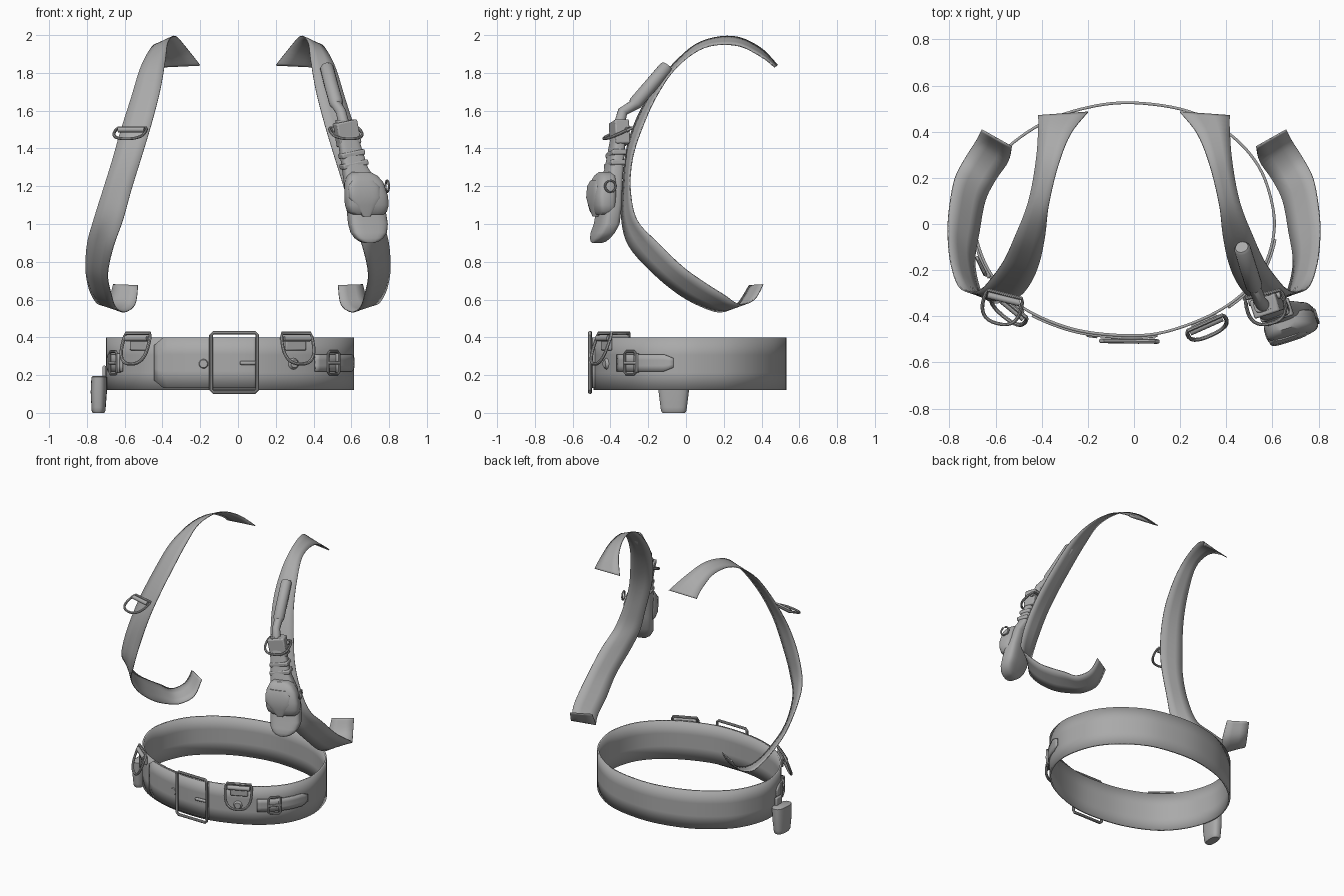
import bpy, bmesh, math
from mathutils import Vector, Matrix

if "Cube" in bpy.data.objects:
    bpy.data.objects.remove(bpy.data.objects["Cube"])
V = Vector

GREY = bpy.data.materials.new("dark_grey")
GREY.diffuse_color = (.4, .4, .4, 1)
GREY.use_nodes = True
GREY.node_tree.nodes["Principled BSDF"].inputs["Base Color"].default_value = GREY.diffuse_color

def finish(name, bm, mods=(), mat=None):
    bmesh.ops.recalc_face_normals(bm, faces=bm.faces)
    me = bpy.data.meshes.new(name)
    bm.to_mesh(me)
    bm.free()
    me.materials.append(GREY)
    ob = bpy.data.objects.new(name, me)
    bpy.context.collection.objects.link(ob)
    if mat:
        ob.matrix_world = mat
    for kind, props in mods:
        m = ob.modifiers.new(kind.lower(), kind)
        for k, v in props.items():
            setattr(m, k, v)
    bpy.ops.object.select_all(action='DESELECT')
    ob.select_set(True)
    bpy.context.view_layer.objects.active = ob
    bpy.ops.object.shade_smooth_by_angle(angle=math.radians(40))
    return ob

def cr(p, t, closed=False):
    """Catmull-Rom point at parameter t (one unit per control point)."""
    n = len(p)
    i = math.floor(t) if closed else min(int(t), n - 2)
    f = t - i
    g = (lambda k: V(p[k % n])) if closed else (lambda k: V(p[max(0, min(n - 1, k))]))
    a, b, c, d = g(i - 1), g(i), g(i + 1), g(i + 2)
    return 0.5 * (2 * b + (c - a) * f + (2 * a - 5 * b + 4 * c - d) * f * f + (3 * b - a - 3 * c + d) * f ** 3)

def skin(bm, rings, loop_u, loop_v, caps=False):
    rows = [[bm.verts.new(p) for p in r] for r in rings]
    n, m = len(rows), len(rows[0])
    for i in range(n if loop_u else n - 1):
        for j in range(m if loop_v else m - 1):
            a, b = rows[i], rows[(i + 1) % n]
            bm.faces.new((a[j], a[(j + 1) % m], b[(j + 1) % m], b[j]))
    if caps:
        bm.faces.new(rows[0])
        bm.faces.new(rows[-1])

def ribbon(name, edge_a, edge_b, thick, closed=False, across=3):
    bm = bmesh.new()
    skin(bm, [[a.lerp(b, k / across) for k in range(across + 1)] for a, b in zip(edge_a, edge_b)], closed, False)
    return finish(name, bm, [('SOLIDIFY', dict(thickness=thick, offset=0, use_even_offset=True))])

def tube(name, pts, r, mat, closed=True, sides=8):
    bm = bmesh.new()
    P = [mat @ V(p) for p in pts]
    n = len(P)
    up = mat.to_3x3() @ V((0, 1, 0))
    rings = []
    for i in range(n):
        d = P[(i + 1) % n] - P[i - 1] if closed else P[min(i + 1, n - 1)] - P[max(i - 1, 0)]
        s = d.cross(up).normalized()
        u = s.cross(d).normalized()
        rr = r[i] if isinstance(r, (list, tuple)) else r
        rings.append([P[i] + rr * (s * math.cos(2 * math.pi * k / sides) + u * math.sin(2 * math.pi * k / sides))
                      for k in range(sides)])
    skin(bm, rings, closed, True, not closed)
    return finish(name, bm)

def box(name, mat, size, bevel=0.008):
    bm = bmesh.new()
    bmesh.ops.create_cube(bm, size=1)
    bmesh.ops.scale(bm, vec=size, verts=bm.verts)
    return finish(name, bm, [('BEVEL', dict(width=bevel, segments=2))], mat)

def loft(name, stations, rot, power=0.55, sides=32):
    """stations: z, cx, cy, half width, half depth; rounded-box sections, splined in z."""
    bm = bmesh.new()
    R = Matrix.Rotation(rot, 3, 'Z')
    sp = lambda c: math.copysign(abs(c) ** power, c)
    rings = []
    for z, cx, cy, w, d in stations:
        rings.append([V((cx, cy, z)) + R @ V((w * sp(math.cos(2 * math.pi * k / sides)),
                      d * sp(math.sin(2 * math.pi * k / sides)), 0)) for k in range(sides)])
    skin(bm, rings, False, True, True)
    return finish(name, bm)

def stud(name, mat, r, h=0.014):
    bm = bmesh.new()
    bmesh.ops.create_cone(bm, cap_ends=True, segments=16, radius1=r, radius2=r * .7, depth=h)
    return finish(name, bm, (), mat @ Matrix.Rotation(math.pi / 2, 4, 'X'))

def d_ring(name, mat, w, d, r):
    sp = lambda c: math.copysign(abs(c) ** .8, c)
    arc = [(w * sp(math.cos(a)), 0, -d * .22 - d * .78 * sp(math.sin(a)))
           for a in [math.pi * (k / 20 * 1.3 - .15) for k in range(21)]]
    tube(name, arc, r, mat)
    tube(name + "_bar", [(-w * .85, 0, 0), (0, 0, 0), (w * .85, 0, 0)], r * 1.8, mat, False, 12)

# waist belt
BELT = [(0, .525), (.24, .487), (.42, .385), (.54, .25), (.598, .09), (.605, -.05), (.555, -.2), (.45, -.32),
        (.3, -.41), (.1, -.475), (-.1, -.48), (-.3, -.445), (-.5, -.35), (-.63, -.2), (-.69, -.02),
        (-.67, .14), (-.58, .3), (-.4, .435), (-.2, .505)]

def belt_at(t, z=0., off=0.):
    """Local frame on the belt: x along it, -y outward, z up."""
    p = cr(BELT, t, True)
    x = (cr(BELT, t - .05, True) - cr(BELT, t + .05, True)).normalized()
    x = V((x.x, x.y, 0))
    y = V((0, 0, 1)).cross(x)
    o = V((p.x, p.y, z)) - y * off
    return Matrix(((x.x, y.x, 0, o.x), (x.y, y.y, 0, o.y), (0, 0, 1, o.z), (0, 0, 0, 1)))

def belt_strip(name, t0, t1, z0, z1, off, thick, closed=False, n=24, cut=0):
    ts = [t0 + (t1 - t0) * k / n for k in range(n + (not closed))]
    inset = [cut * max(0, 1 - (n - k) / 2) for k in range(len(ts))]
    return ribbon(name, [belt_at(t, z0 + c, off).translation for t, c in zip(ts, inset)],
                  [belt_at(t, z1 - c, off).translation for t, c in zip(ts, inset)], thick, closed)

belt_strip("waist_belt", 0, 19, .12, .4, 0, .012, True, 114)
belt_strip("belt_overlap", 9, 11.66, .133, .398, .01, .01, cut=.04)

# main buckle frame (open, belt shows through), pin and studs
def rect(w, h, c=.012):
    return [(-w + c, 0, -h), (w - c, 0, -h), (w, 0, -h + c), (w, 0, h - c),
            (w - c, 0, h), (-w + c, 0, h), (-w, 0, h - c), (-w, 0, -h + c)]

tube("buckle_frame", rect(.122, .157), .01, belt_at(9.6, .267, .024))
box("buckle_pin", belt_at(9.25, .265, .026), (.085, .018, .022))
for t in (8.05, 10.4):
    stud("belt_stud", belt_at(t, .26, .014), .03)

# belt rings with their loops
for t in (8.0, 12.1):
    box("ring_loop", belt_at(t, .365, .012), (.12, .018, .07))
    d_ring("belt_ring", belt_at(t, .395, .03) @ Matrix.Rotation(math.radians(-20), 4, 'X'), .09, .145, .009)

# small side straps with buckles
for t0, t1, tb in ((7.35, 5.1, 6.65), (12.75, 13.75, 13.15)):
    belt_strip("side_strap", t0, t1, .22, .31, .01, .01, n=14, cut=.02)
    belt_strip("side_strap_keeper", tb - .3, tb - .15, .215, .315, .014, .016, n=3)
    tube("side_buckle", rect(.042, .06), .007, belt_at(tb, .265, .02))
    box("side_buckle_pin", belt_at(tb, .265, .022), (.09, .014, .016), .004)

# small canister hanging from the belt
loft("canister", [(.195, -.735, -.065, .032, .07), (.19, -.735, -.065, .04, .08), (.11, -.737, -.065, .042, .08),
                  (.03, -.738, -.065, .037, .07), (.012, -.738, -.065, .036, .068), (0, -.738, -.065, .03, .06)],
     math.radians(-4), .75)
box("canister_hanger", Matrix.Translation((-.708, -.065, .2)), (.02, .07, .1))

# shoulder straps: inner and outer edges, mirrored
INNER = [(.2, .485, 1.84), (.275, .39, 1.935), (.33, .25, 1.993), (.37, .08, 1.965), (.385, -.05, 1.865),
         (.41, -.17, 1.72), (.45, -.26, 1.56), (.5, -.315, 1.39), (.565, -.335, 1.18), (.61, -.34, 1.02),
         (.66, -.3, .88), (.69, -.17, .735), (.67, -.03, .622), (.645, .1, .555), (.6, .19, .535),
         (.545, .27, .575), (.53, .335, .675)]
OUTER = [(.415, .47, 1.83), (.415, .4, 1.885), (.425, .27, 1.945), (.457, .1, 1.935), (.515, -.05, 1.83),
         (.565, -.16, 1.67), (.622, -.24, 1.49), (.665, -.285, 1.34), (.715, -.295, 1.18), (.765, -.26, 1.02),
         (.797, -.15, .9), (.806, -.02, .775), (.797, .09, .695), (.775, .2, .625), (.735, .28, .575),
         (.685, .36, .6), (.66, .408, .68)]
ts = [16 * k / 80 for k in range(81)]
for s, side in ((1, "right"), (-1, "left")):
    S = V((s, 1, 1))
    ribbon("shoulder_strap_" + side, [cr(INNER, t) * S for t in ts], [cr(OUTER, t) * S for t in ts], .006)
    d_ring("chest_ring_" + side, Matrix.Translation((s * .565, -.325, 1.5)) @
           Matrix.Rotation(s * math.radians(14), 4, 'Z') @ Matrix.Rotation(math.radians(-66), 4, 'X'), .084, .12, .008)

# sheath on the right strap
ROT = math.radians(18)
loft("sheath", [(1.55, .565, -.345, .048, .03), (1.42, .59, -.365, .058, .034), (1.3, .618, -.38, .068, .04),
                (1.22, .65, -.395, .09, .045), (1.1, .675, -.405, .102, .05), (1.0, .688, -.42, .105, .052),
                (.955, .692, -.44, .096, .05), (.925, .693, -.455, .075, .043), (.908, .693, -.463, .05, .035),
                (.9, .693, -.47, .025, .025)], ROT)
loft("sheath_pouch", [(1.275, .65, -.42, .05, .035), (1.255, .658, -.43, .08, .045), (1.22, .667, -.438, .102, .053),
                      (1.15, .678, -.445, .115, .058), (1.1, .682, -.445, .116, .056), (1.065, .683, -.442, .105, .05),
                      (1.05, .685, -.44, .085, .04)], ROT)
loft("sheath_flap", [(1.23, .66, -.475, .06, .02), (1.2, .665, -.482, .085, .025), (1.14, .672, -.486, .09, .025),
                     (1.1, .677, -.485, .06, .022), (1.04, .68, -.478, .02, .015)], ROT)
for z, x, y, w, h in ((1.48, .577, -.352, .118, .13), (1.37, .602, -.37, .13, .03), (1.315, .614, -.377, .142, .03)):
    box("sheath_band", Matrix.Translation((x, y, z)) @ Matrix.Rotation(ROT, 4, 'Z') @
        Matrix.Rotation(-.2, 4, 'Y'), (w, .08, h))

# handle above the sheath, with small side ring
tube("handle", [(.467, -.1, 1.838), (.47, -.107, 1.828), (.495, -.19, 1.73), (.52, -.268, 1.64), (.526, -.283, 1.625),
                (.545, -.335, 1.595), (.56, -.352, 1.53)],
     [.028, .036, .037, .037, .028, .027, .03], Matrix(), False, 16)
tube("sheath_ring", [(0, .03 * math.cos(k * math.pi / 8), .03 * math.sin(k * math.pi / 8)) for k in range(16)],
     .006, Matrix.Translation((.79, -.4, 1.2)) @ Matrix.Rotation(.3, 4, 'Z') @ Matrix.Rotation(.01, 4, 'X'))
